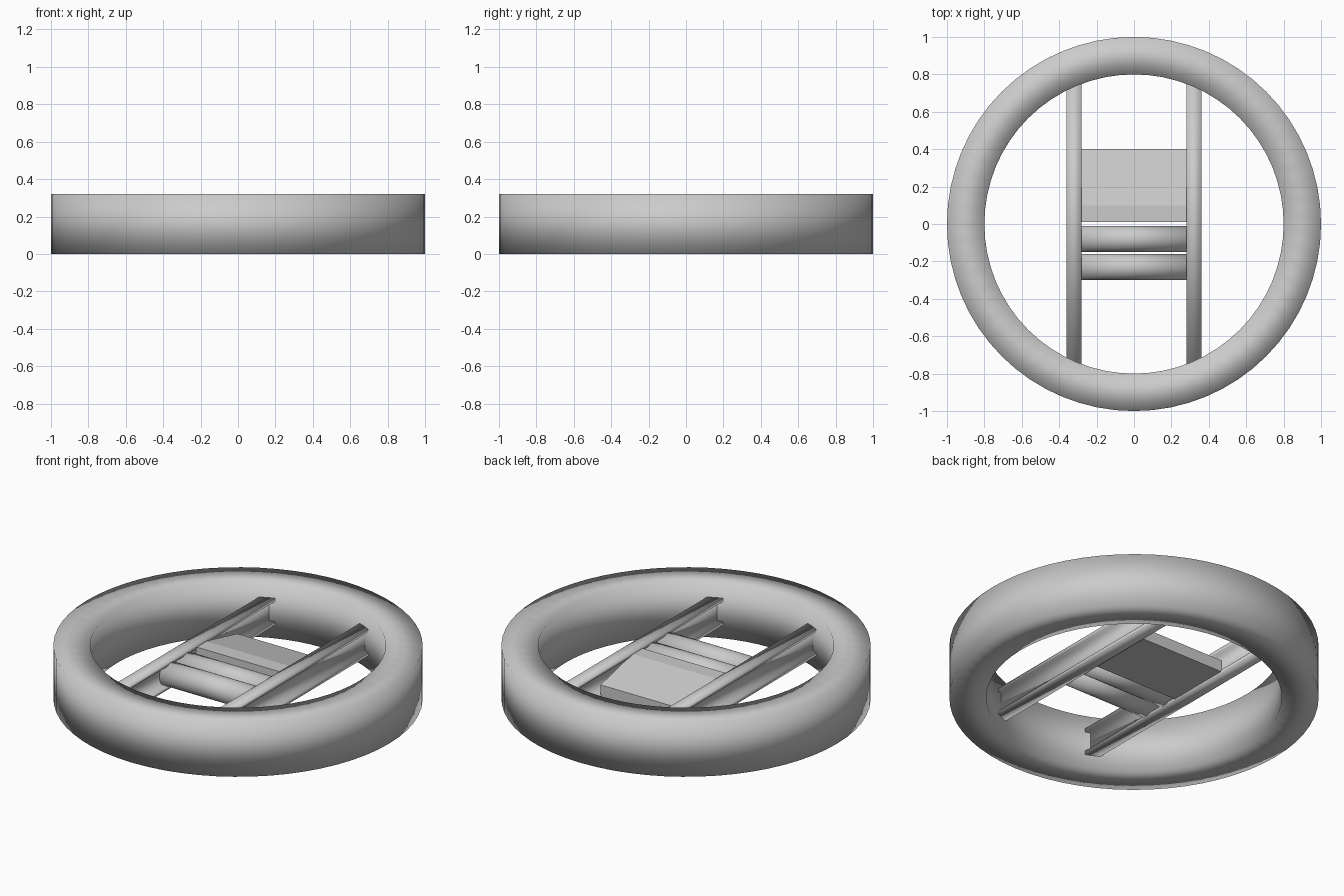
import bpy
import bmesh
from math import cos, sin, tau
from mathutils import Vector

cube = bpy.data.objects.get("Cube")
if cube:
    bpy.data.objects.remove(cube, do_unlink=True)

GREY = (0.6, 0.6, 0.6, 1)
mat = bpy.data.materials.new("plain grey")
mat.use_nodes = True
mat.diffuse_color = GREY
mat.node_tree.nodes["Principled BSDF"].inputs["Base Color"].default_value = GREY


def finish(name, bm, smooth):
    """Turn a bmesh into a coloured object."""
    bmesh.ops.recalc_face_normals(bm, faces=bm.faces)
    for face in bm.faces:
        face.smooth = smooth
    mesh = bpy.data.meshes.new(name)
    bm.to_mesh(mesh)
    bm.free()
    mesh.materials.append(mat)
    obj = bpy.data.objects.new(name, mesh)
    bpy.context.collection.objects.link(obj)
    return obj


def prism(name, points, direction, smooth):
    """Extrude a closed outline along a direction."""
    bm = bmesh.new()
    face = bm.faces.new([bm.verts.new(p) for p in points])
    new = bmesh.ops.extrude_face_region(bm, geom=[face])["geom"]
    verts = [v for v in new if isinstance(v, bmesh.types.BMVert)]
    bmesh.ops.translate(bm, verts=verts, vec=Vector(direction))
    return finish(name, bm, smooth)


# Outer ring: a rectangular section spun around the vertical axis
bm = bmesh.new()
section = [bm.verts.new(p) for p in
           [(0.8, 0, 0), (1, 0, 0), (1, 0, 0.32), (0.8, 0, 0.32)]]
edges = [bm.edges.new((section[i], section[(i + 1) % 4])) for i in range(4)]
bmesh.ops.spin(bm, geom=section + edges, cent=(0, 0, 0), axis=(0, 0, 1),
               angle=tau, steps=64, use_merge=True)
bmesh.ops.remove_doubles(bm, verts=bm.verts, dist=0.0001)
finish("outer_ring", bm, True)

# Two I-section rails spanning the ring
half = [(-0.04, -0.08), (0.04, -0.08), (0.04, -0.06),
        (0.01, -0.06), (0.01, 0.06), (0.04, 0.06)]
beam = half + [(-x, -z) for x, z in half]
for side, x0 in (("left", 0.32), ("right", -0.32)):
    prism(side + "_rail", [(x0 + x, -0.75, 0.16 + z) for x, z in beam],
          (0, 1.5, 0), True)

# Two rollers between the rails
for name, y0 in (("front_roller", -0.23), ("rear_roller", -0.08)):
    circle = [(-0.31, y0 + 0.07 * cos(tau * i / 32), 0.16 + 0.07 * sin(tau * i / 32))
              for i in range(32)]
    prism(name, circle, (0.62, 0, 0), True)

# Wedge-shaped seat, flat at the front and sloping down to the back
wedge = [(0.01, 0.09), (0.4, 0.09), (0.4, 0.16), (0.1, 0.23), (0.01, 0.23)]
prism("seat", [(-0.285, y, z) for y, z in wedge], (0.57, 0, 0), False)
